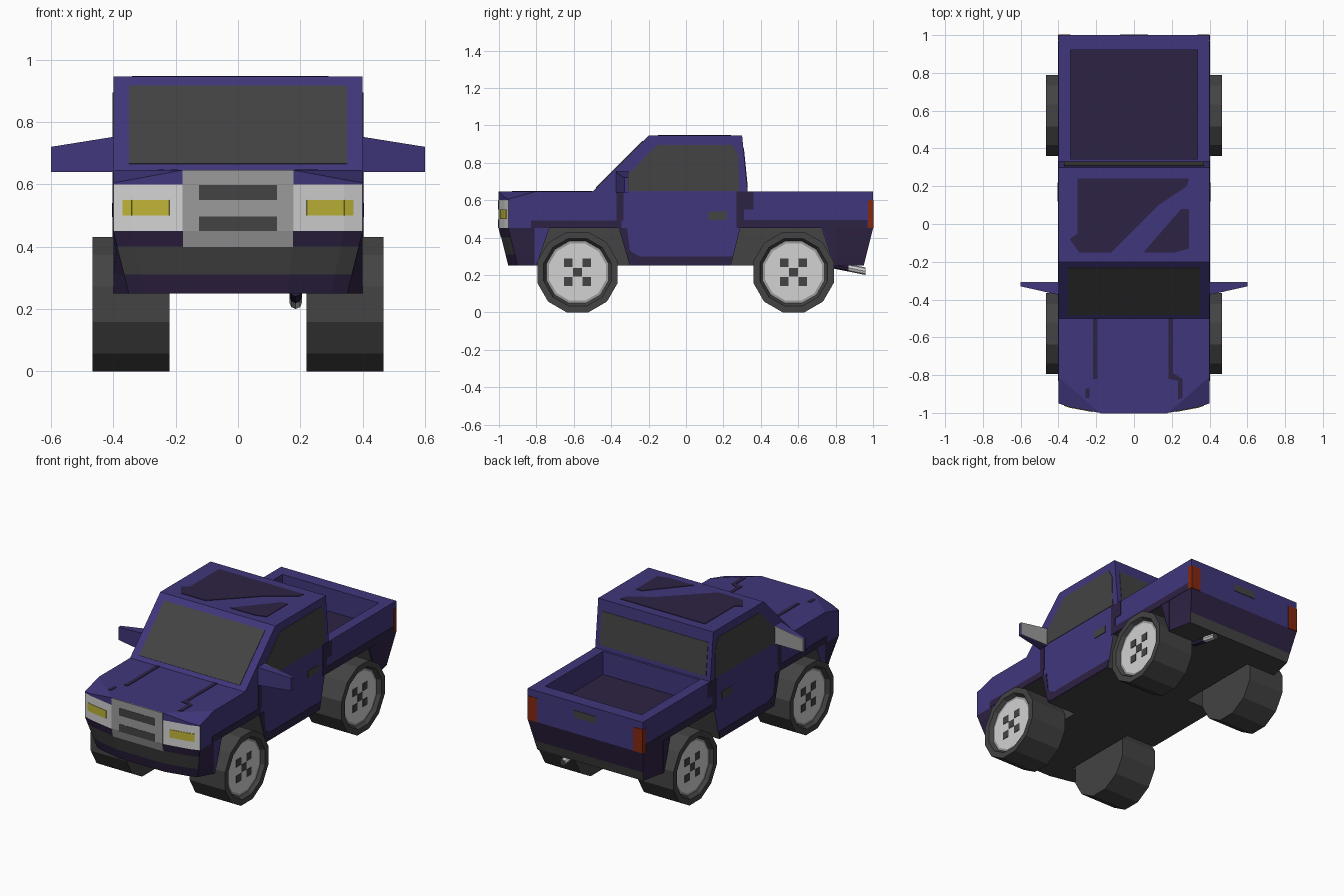
import bpy, bmesh, math
from mathutils import Vector

if "Cube" in bpy.data.objects:
    bpy.data.objects.remove(bpy.data.objects["Cube"])

BODY, DARK, GREY, LIGHT, MID, YELLOW, RED = range(7)
PALETTE = []
for nm, c in [("indigo paint", (.051, .038, .200)), ("dark purple", (.027, .016, .056)),
              ("charcoal", (.056, .056, .056)), ("light grey", (.645, .645, .645)),
              ("mid grey", (.33, .33, .33)), ("lamp yellow", (.515, .456, .038)),
              ("tail red", (.225, .021, .005))]:
    m = bpy.data.materials.new(nm)
    m.diffuse_color = (*c, 1)
    m.use_nodes = True
    m.node_tree.nodes["Principled BSDF"].inputs["Base Color"].default_value = m.diffuse_color
    PALETTE.append(m)


def make(name, verts, faces, mats):
    """Mesh object; mats is one index or one index per face."""
    me = bpy.data.meshes.new(name)
    me.from_pydata([tuple(v) for v in verts], [], faces)
    for m in PALETTE:
        me.materials.append(m)
    for i, p in enumerate(me.polygons):
        p.material_index = mats if isinstance(mats, int) else mats[i]
    bm = bmesh.new()
    bm.from_mesh(me)
    bmesh.ops.recalc_face_normals(bm, faces=bm.faces)
    bm.to_mesh(me)
    bm.free()
    ob = bpy.data.objects.new(name, me)
    bpy.context.collection.objects.link(ob)
    return ob


def loft(name, rings, mats, caps=(None, None)):
    """Join equal rings; mats holds one index per band, caps the end colours."""
    n = len(rings[0])
    verts = [p for r in rings for p in r]
    faces, mi = [], []
    for k in range(len(rings) - 1):
        for j in range(n):
            a, b = k * n + j, k * n + (j + 1) % n
            faces.append((a, b, b + n, a + n))
            mi.append(mats[k])
    faces += [tuple(range(n)), tuple(range(len(verts) - n, len(verts)))]
    mi += [mats[0] if caps[0] is None else caps[0], mats[-1] if caps[1] is None else caps[1]]
    return make(name, verts, faces, mi)


def panel(name, pts, mat, t=.003):
    """Thin plate lying on a surface."""
    p = [Vector(q) for q in pts]
    n = (p[1] - p[0]).cross(p[2] - p[1]).normalized() * t
    return loft(name, [[q - n for q in p], [q + n for q in p]], [mat])


def side_panel(name, yz, mat, t=.003):
    for s, tag in ((1, "right"), (-1, "left")):
        panel(f"{name}_{tag}", [(s * .4, y, z) for y, z in yz], mat, t)


def rect(u0, u1, v0, v1):
    return [(u0, v0), (u1, v0), (u1, v1), (u0, v1)]


def cut(ob, cutter):
    cutter.hide_render = True
    md = ob.modifiers.new("cut", 'BOOLEAN')
    md.operation, md.solver, md.object = 'DIFFERENCE', 'EXACT', cutter
    bpy.context.view_layer.objects.active = ob
    bpy.ops.object.modifier_apply(modifier=md.name)
    bpy.data.objects.remove(cutter)


# Lower body: plan outline lofted upward, bumpers tapering below z = .45
half = [(.4, -.81), (.4, -.95), (.34, -.97), (.18, -1)]
plan = [(.4, 1), (-.4, 1), (-.4, .8)] + [(-x, y) for x, y in half] + half[::-1] + [(.4, .8)]
levels = [.25, .31, .40, .45, .60, .645]
verts = []
for z in levels:
    t = max(0, (.45 - z) / .2)
    for i, (x, y) in enumerate(plan):
        if i < 2:
            x, y = x * (1 - .08 * t), y - .05 * t
        elif 4 <= i <= 9:
            x, y = x * (1 - .125 * t), y + .05 * t
        top = {4: .605, 5: .615, 8: .615, 9: .605}.get(i, z) if z > .62 else z
        verts.append((x, y, top))
faces, mi = [], []
front_cols = [DARK, GREY, DARK, LIGHT, BODY]
rear_cols = [GREY, DARK, DARK, BODY, BODY]
for k in range(5):
    for j in range(12):
        a, b = k * 12 + j, k * 12 + (j + 1) % 12
        faces.append((a, b, b + 12, a + 12))
        if 4 <= j <= 8:
            mi.append(front_cols[k])
        elif j == 0:
            mi.append(rear_cols[k])
        else:
            mi.append(DARK if k < 3 and j in (1, 3, 9, 11) else BODY)
T = 60
hood = [(6, 7, 10, 3), (7, 8, 10), (8, 9, 10), (6, 3, 5), (5, 3, 4), (3, 10, 11, 0, 1, 2)]
faces += [tuple(T + i for i in f) for f in hood] + [tuple(range(12))]
mi += [BODY] * 6 + [GREY]
body = make("lower_body", verts, faces, mi)

# Wheel arches and cargo bed cut out of the body
for y0, y1, y2, y3 in ((-.8, -.73, -.36, -.3), (.24, .29, .725, .79)):
    prof = [(y0, .2), (y0, .25), (y1, .45), (y2, .45), (y3, .25), (y3, .2)]
    for s in (1, -1):
        cut(body, loft("arch_cutter", [[(s * x, y, z) for y, z in prof] for x in (.2, .5)], [GREY]))
cut(body, loft("bed_cutter", [[(x, y, z) for x, y in rect(-.335, .335, .345, .92)] for z in (.5, .8)],
               [BODY], (DARK, BODY)))

# Cab
cab = [(-.5, .645), (-.2, .945), (.3, .945), (.33, .645)]
loft("cab", [[(x, y, z) for y, z in cab] for x in (-.4, .4)], [BODY])

# Windows
panel("windshield", [(x, z - 1.145, z) for x, z in rect(-.35, .35, .665, .915)], GREY)
panel("rear_window", [(x, .33 - (z - .645) * .1, z) for x, z in rect(-.37, .37, .67, .875)], GREY)
side_panel("side_window", [(-.325, .648), (-.315, .73), (-.18, .87), (-.15, .895), (.25, .895),
                           (.28, .84), (.285, .648)], GREY)

# Dark trim on the sides
side_panel("front_fender_trim", rect(-.83, -.345, .45, .49), DARK)
side_panel("door_front_trim", rect(-.372, -.335, .49, .64), DARK)
side_panel("door_edge_trim", [(-.357, .452), (-.302, .252), (-.25, .3), (-.3, .33), (-.315, .452)], DARK)
side_panel("sill_trim", [(-.3, .252), (.238, .252), (.248, .3), (-.25, .3)], DARK)
side_panel("door_rear_trim", rect(.27, .31, .452, .645), DARK)
side_panel("bed_corner_trim", rect(.31, .36, .55, .645), DARK)
side_panel("bed_side_trim", rect(.31, .97, .452, .495), DARK)
side_panel("rear_quarter_trim", [(.73, .45), (.792, .255), (.8, .255), (.8, .45)], DARK)
side_panel("door_handle", rect(.12, .22, .495, .54), GREY, .004)

# Roof patches and hood stripes
for nm, z, pts in (
        ("roof_patch_large", .945, [(-.3, .24), (.29, .24), (.28, .2), (.13, .1), (-.12, -.15),
                                    (-.29, -.15), (-.34, -.08), (-.3, -.05)]),
        ("roof_patch_small", .945, [(.29, .08), (.29, -.13), (.22, -.15), (.05, -.15), (.25, .08)]),
        ("hood_stripe_left", .645, rect(-.217, -.193, -.82, -.5)),
        ("hood_stripe_right", .645, rect(.183, .207, -.82, -.5)),
        ("hood_stripe_bend", .645, [(.183, -.82), (.207, -.79), (.257, -.82), (.257, -.92), (.233, -.93), (.233, -.83)]),
        ("hood_stripe_short", .645, rect(-.257, -.235, -.92, -.87))):
    panel(nm, [(x, y, z) for x, y in pts], DARK)

# Grille and headlamps
panel("grille", [(x, -1, z) for x, z in rect(-.178, .178, .45, .645)], MID)
panel("grille_lower", [(x, -1 + (.45 - z) * .25, z) for x, z in rect(-.176, .176, .4, .45)], MID)
for z in (.45, .55):
    panel("grille_slot", [(x, -1, zz) for x, zz in rect(-.125, .125, z, z + .047)], GREY, .0045)
for s in (1, -1):
    panel("headlamp", [(s * x, -1 + (x - .18) * .1875, z) for x, z in rect(.22, .34, .5, .55)], YELLOW)
    panel("headlamp_end", [(s * x, -.97 + (x - .34) / 3, z) for x, z in rect(.34, .37, .5, .55)], YELLOW)
    panel("tail_light", [(s * x, 1, z) for x, z in rect(.335, .4, .45, .6)], RED)
side_panel("tail_light_side", rect(.972, 1, .45, .6), RED)
panel("tailgate_handle", [(x, 1, z) for x, z in rect(-.075, .075, .55, .595)], GREY)

# Door mirrors
for s in (1, -1):
    inner = [(s * .4, y, z) for y, z in ((-.375, .64), (-.31, .64), (-.31, .752), (-.375, .752))]
    outer = [(s * .6, y, z) for y, z in ((-.33, .64), (-.31, .64), (-.31, .72), (-.33, .72))]
    loft("door_mirror", [inner, outer], [BODY])
    panel("mirror_glass", [inner[1], outer[1], outer[2], inner[2]], MID)

# Wheels: twelve-sided tyres with recessed rims and five dark lugs
for cy in (-.58, .575):
    for s in (1, -1):
        def ring(x, r):
            return [(s * x, cy + r * math.sin(math.radians(15 + 30 * i)),
                     .215 + r * math.cos(math.radians(15 + 30 * i))) for i in range(12)]
        loft("wheel", [ring(.22, .2226), ring(.467, .2226), ring(.467, .187), ring(.445, .172),
                       ring(.445, .158)], [GREY, GREY, GREY, MID], (GREY, LIGHT))
        for dy, dz in ((0, 0), (.05, .05), (.05, -.05), (-.05, .05), (-.05, -.05)):
            panel("wheel_lug", [(s * .445, cy + dy + a, .215 + dz + b)
                                for a, b in rect(-.023, .023, -.023, .023)], GREY)

# Exhaust pipe
loft("exhaust_pipe", [[(.185 + .02 * math.cos(i * math.pi / 4), y, z + .02 * math.sin(i * math.pi / 4))
                       for i in range(8)] for y, z in ((.76, .26), (.87, .238), (.96, .22))],
     [DARK, LIGHT], (DARK, GREY))
